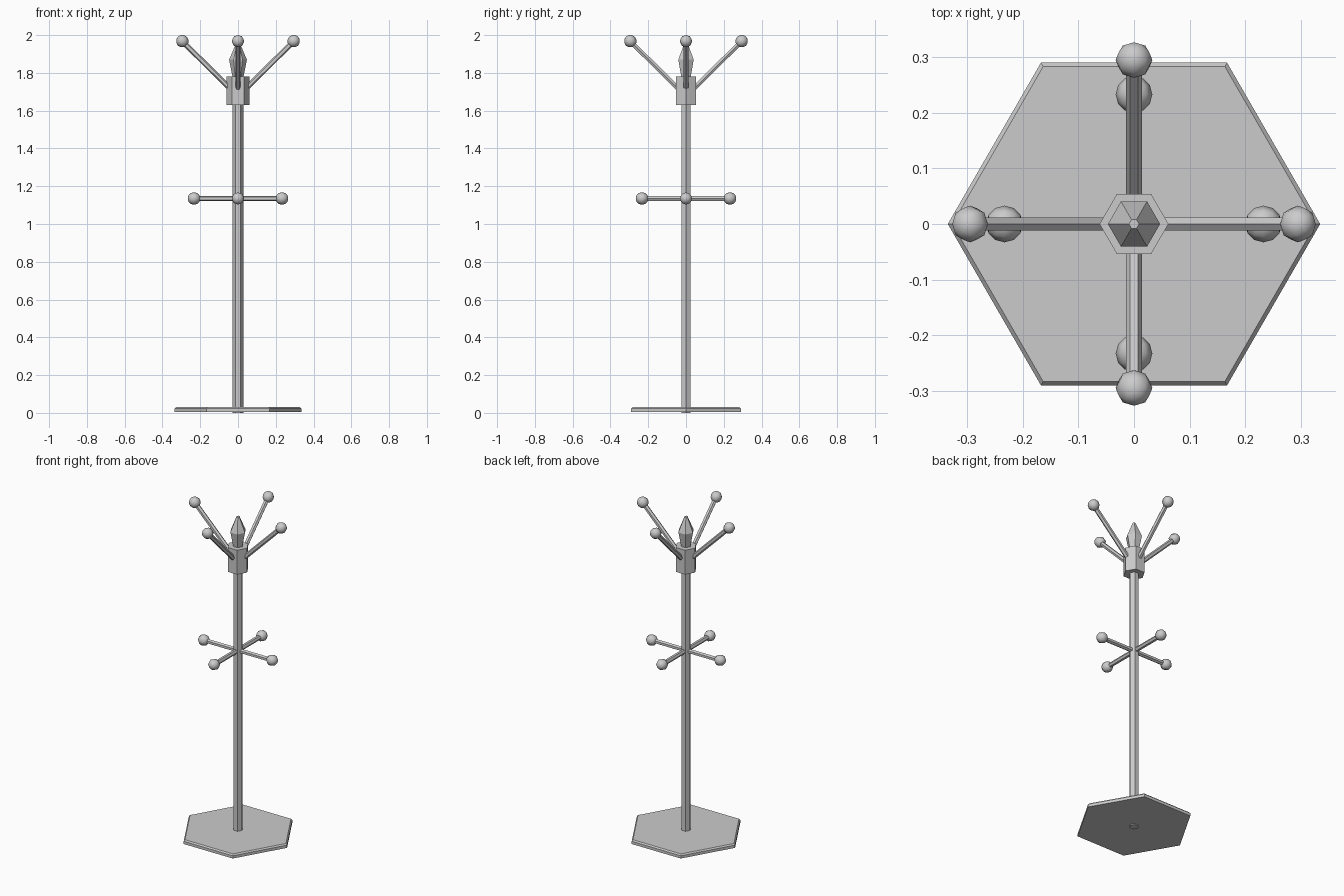
import bpy, bmesh
from math import pi, sin, cos
from mathutils import Vector

if "Cube" in bpy.data.objects:
    bpy.data.objects.remove(bpy.data.objects["Cube"])


def lathe(name, profile, sides=6, start=(0, 0, 0), axis=(0, 0, 1), smooth=False):
    """Polygonal solid from (radius, height) rings along an axis; radius 0 gives a point."""
    bm = bmesh.new()
    rot = Vector((0, 0, 1)).rotation_difference(Vector(axis).normalized())
    place = lambda r, a, h: bm.verts.new(Vector(start) + rot @ Vector((r * cos(a), r * sin(a), h)))
    rings = [[place(r, 2 * pi * i / sides, h) for i in range(sides)] if r > 0 else [place(0, 0, h)]
             for r, h in profile]
    for lo, hi in zip(rings, rings[1:]):
        for i in range(sides):
            j = (i + 1) % sides
            quad = [lo[i % len(lo)], lo[j % len(lo)], hi[j % len(hi)], hi[i % len(hi)]]
            bm.faces.new(list(dict.fromkeys(quad)))
    for ring in (rings[0], rings[-1]):
        if len(ring) > 2:
            bm.faces.new(ring)
    bmesh.ops.recalc_face_normals(bm, faces=bm.faces)
    for f in bm.faces:
        f.smooth = smooth
    mesh = bpy.data.meshes.new(name)
    bm.to_mesh(mesh)
    bm.free()
    ob = bpy.data.objects.new(name, mesh)
    bpy.context.collection.objects.link(ob)
    return ob


def peg(name, start, end, r=0.014, ball=0.033):
    """Hexagonal rod with a low-poly ball on its end."""
    start, end = Vector(start), Vector(end)
    axis = end - start
    lathe(name + "_rod", [(r, 0), (r, axis.length)], 6, start, axis)
    arc = [(ball * sin(pi * k / 6) if 0 < k < 6 else 0, -ball * cos(pi * k / 6)) for k in range(7)]
    lathe(name + "_ball", arc, 8, end, axis, smooth=True)


# base plate with chamfered top, pole, collar and finial
lathe("base", [(0.335, 0.005), (0.335, 0.022), (0.327, 0.03)])
lathe("pole", [(0.028, 0), (0.028, 1.65)])
lathe("collar", [(0.062, 1.63), (0.062, 1.78)])
lathe("finial", [(0.027, 1.77), (0.047, 1.87), (0.009, 1.96)])

# four level pegs and four slanted hooks
for n, (x, y) in enumerate([(1, 0), (0, 1), (-1, 0), (0, -1)]):
    peg(f"lower_peg_{n}", (0, 0, 1.135), (0.233 * x, 0.233 * y, 1.135))
    peg(f"upper_hook_{n}", (0.045 * x, 0.045 * y, 1.72), (0.295 * x, 0.295 * y, 1.968))
